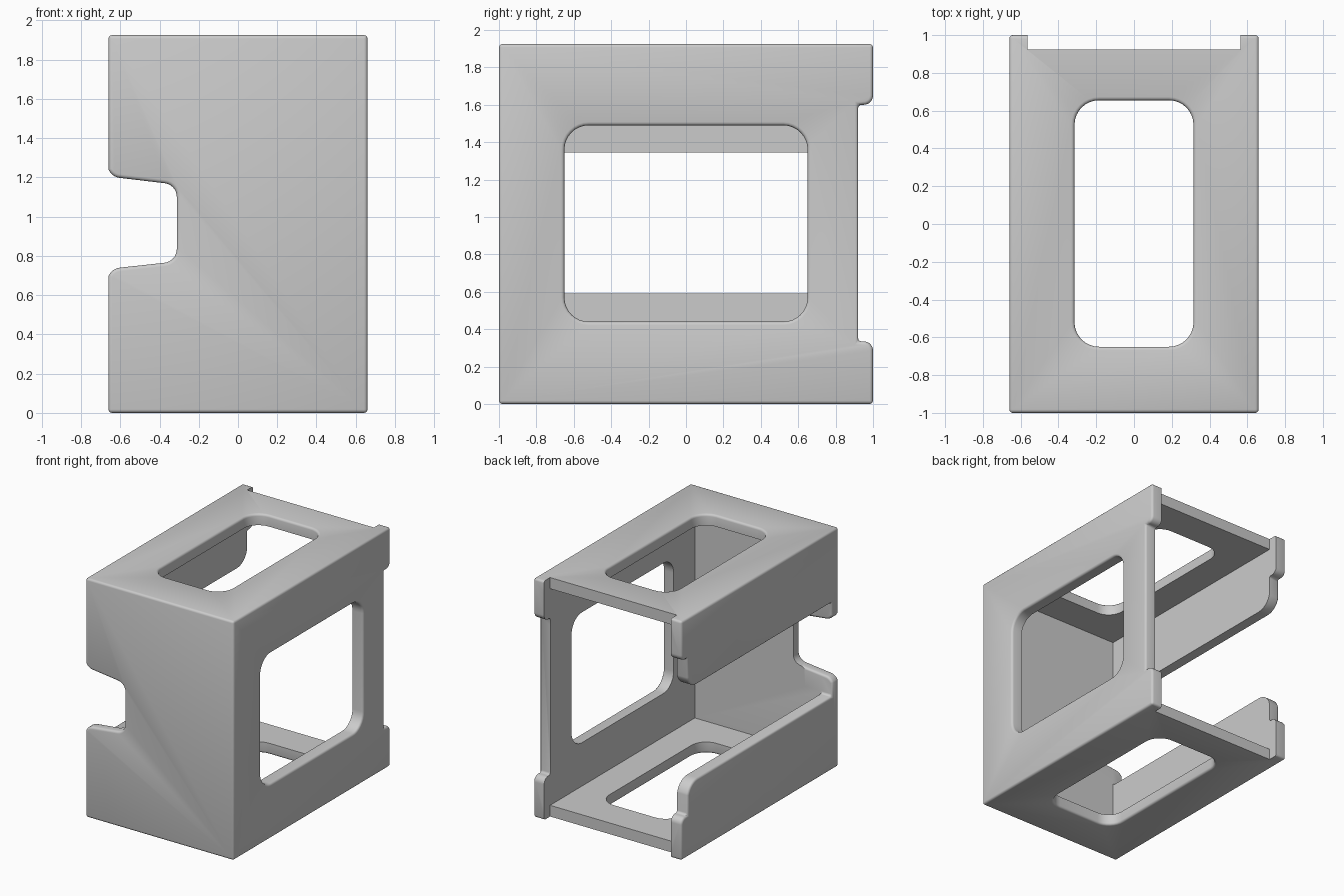
import bpy, bmesh, math
from mathutils import Vector

cube = bpy.data.objects.get("Cube")
if cube:
    bpy.data.objects.remove(cube, do_unlink=True)

grey = bpy.data.materials.new("plain grey")
grey.use_nodes = True
grey.diffuse_color = (0.6, 0.6, 0.6, 1)
grey.node_tree.nodes["Principled BSDF"].inputs["Base Color"].default_value = (0.6, 0.6, 0.6, 1)


def rounded(points, steps=8):
    """Turn (u, v, radius) corners into a smooth outline."""
    out = []
    for i, (u, v, r) in enumerate(points):
        p = Vector((u, v))
        if not r:
            out.append(p)
            continue
        a = (Vector(points[i - 1][:2]) - p).normalized()
        b = (Vector(points[(i + 1) % len(points)][:2]) - p).normalized()
        half = a.angle(b) / 2
        centre = p + (a + b).normalized() * r / math.sin(half)
        start = p + a * r / math.tan(half) - centre
        end = p + b * r / math.tan(half) - centre
        turn = start.angle(end)
        for k in range(steps + 1):
            t = k / steps
            out.append(centre + (start * math.sin((1 - t) * turn)
                                 + end * math.sin(t * turn)) / math.sin(turn))
    return out


def prism(name, points, axis, lo, hi):
    """Extrude an outline along one axis."""
    place = {"x": lambda p, d: (d, p.x, p.y),
             "y": lambda p, d: (p.x, d, p.y),
             "z": lambda p, d: (p.x, p.y, d)}[axis]
    bm = bmesh.new()
    face = bm.faces.new([bm.verts.new(place(p, lo)) for p in rounded(points)])
    ext = bmesh.ops.extrude_face_region(bm, geom=[face])
    moved = [g for g in ext["geom"] if isinstance(g, bmesh.types.BMVert)]
    bmesh.ops.translate(bm, verts=moved, vec=place(Vector((0, 0)), hi - lo))
    bmesh.ops.recalc_face_normals(bm, faces=bm.faces)
    mesh = bpy.data.meshes.new(name)
    bm.to_mesh(mesh)
    bm.free()
    mesh.materials.append(grey)
    obj = bpy.data.objects.new(name, mesh)
    bpy.context.collection.objects.link(obj)
    return obj


def rect(u0, v0, u1, v1, r=0):
    return [(u0, v0, r), (u1, v0, r), (u1, v1, r), (u0, v1, r)]


W, H, BACK = 0.66, 1.925, 0.92

# Housing block with four rear tabs in its side outline
housing = prism("housing", [
    (-1, 0, 0), (1, 0, 0), (1, 0.335, 0.05), (BACK, 0.335, 0), (BACK, 1.6, 0),
    (1, 1.6, 0.05), (1, H, 0), (-1, H, 0)], "x", -W, W)


def cut(cutter):
    cutter.hide_render = True
    cutter.hide_viewport = True
    mod = housing.modifiers.new(cutter.name, "BOOLEAN")
    mod.operation = "DIFFERENCE"
    mod.solver = "EXACT"
    mod.object = cutter


# Windows in the side, top and bottom
cut(prism("side_window_cutter", rect(-0.65, 0.44, 0.65, 1.49, 0.13), "x", 0.4, 1))
opening = rect(-0.315, -0.65, 0.315, 0.655, 0.13)
cut(prism("top_window_cutter", opening, "z", 1.65, 2.2))
cut(prism("bottom_window_cutter", opening, "z", -0.3, 0.28))

# Long open slot in the other side, running out at the back
end = BACK + 0.005
cut(prism("side_slot_cutter", [
    (-0.92, 0.59, 0), (end, 0.59, 0.13), (end, 0.4, 0), (1.2, 0.4, 0),
    (1.2, 1.535, 0), (end, 1.535, 0), (end, 1.345, 0.13), (-0.92, 1.345, 0)],
    "x", -1, -0.4))

# Tapered notch in the front
mouth = -W - 0.005
cut(prism("front_notch_cutter", [
    (-0.9, 0.6, 0), (mouth, 0.6, 0), (mouth, 0.733, 0.07), (-0.312, 0.772, 0.07),
    (-0.312, 1.163, 0.07), (mouth, 1.205, 0.07), (mouth, 1.34, 0), (-0.9, 1.34, 0)],
    "y", -1.2, -0.8))

# Softened outer edges
bevel = housing.modifiers.new("soft_edges", "BEVEL")
bevel.width = 0.018
bevel.segments = 3
bevel.limit_method = "ANGLE"
bevel.angle_limit = math.radians(40)
bevel.use_clamp_overlap = False

# Hollow inside and recessed rear edge of top and bottom plates
cut(prism("cavity_cutter", rect(-0.565, -0.92, 0.565, 1.3), "z", 0.09, H - 0.09))
cut(prism("rear_gap_cutter", rect(-0.565, BACK + 0.003, 0.565, 1.3), "z", -0.2, 2.2))

# Bake the modifiers, remove the cutters and shade
bpy.context.view_layer.update()
baked = bpy.data.meshes.new_from_object(
    housing.evaluated_get(bpy.context.evaluated_depsgraph_get()))
cutters = [m.object for m in housing.modifiers if m.type == "BOOLEAN"]
housing.modifiers.clear()
housing.data = baked
for c in cutters:
    bpy.data.objects.remove(c, do_unlink=True)
bpy.ops.object.select_all(action="DESELECT")
housing.select_set(True)
bpy.context.view_layer.objects.active = housing
bpy.ops.object.shade_smooth_by_angle(angle=math.radians(35))
